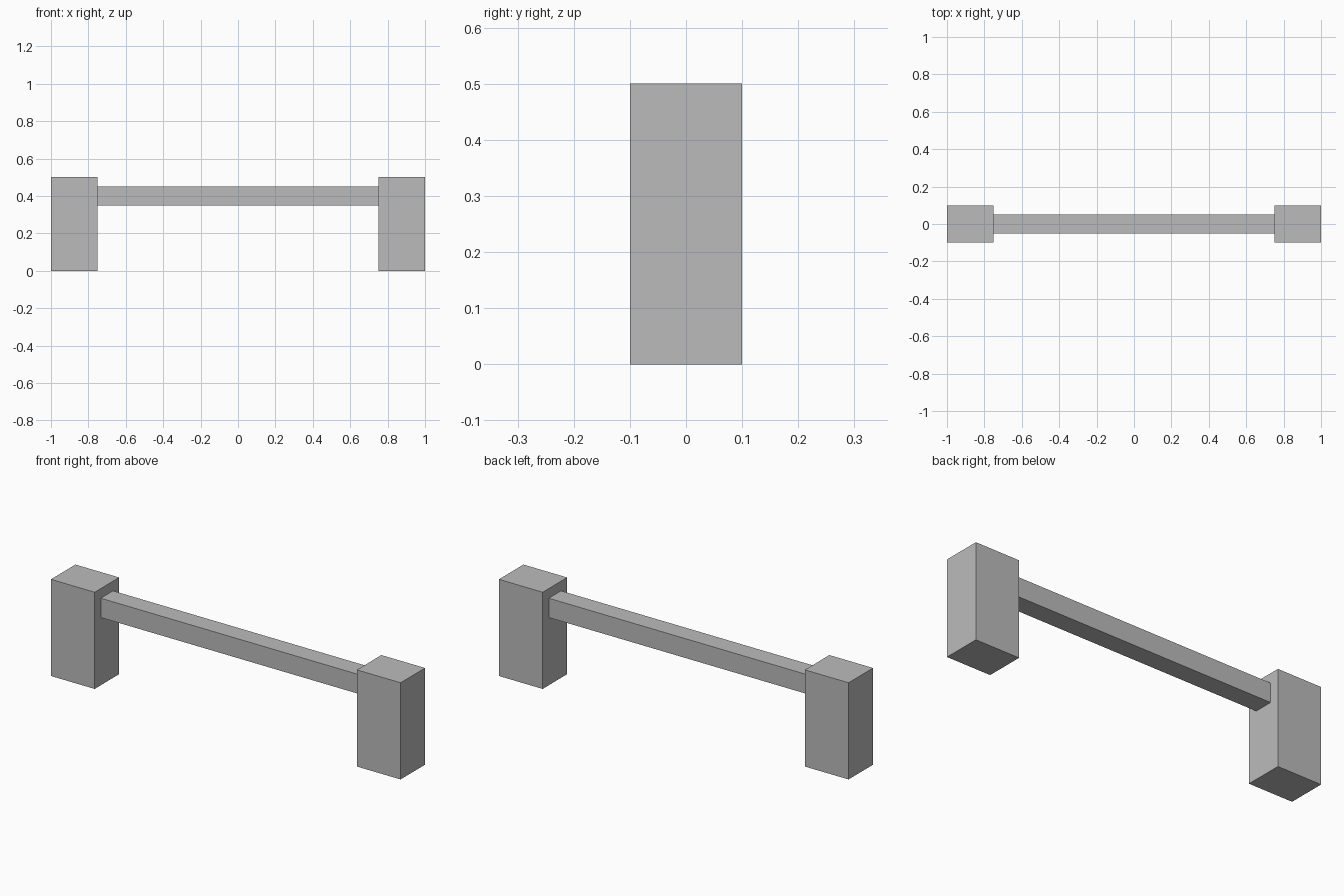
import bpy

if "Cube" in bpy.data.objects:
    bpy.data.objects.remove(bpy.data.objects["Cube"], do_unlink=True)

# Plain grey for the whole barrier
grey = bpy.data.materials.new("grey")
grey.use_nodes = True
colour = (0.5, 0.5, 0.5, 1)
grey.diffuse_color = colour
grey.node_tree.nodes["Principled BSDF"].inputs["Base Color"].default_value = colour


def box(name, size, centre):
    bpy.ops.mesh.primitive_cube_add(size=1, location=centre)
    part = bpy.context.object
    part.name = name
    part.scale = size
    bpy.ops.object.transform_apply(location=False, rotation=False, scale=True)
    part.data.materials.append(grey)
    return part


# Upright posts at both ends
for side, sign in (("left", 1), ("right", -1)):
    box(side + "_post", (0.25, 0.2, 0.5), (sign * 0.875, 0, 0.25))

# Square rail spanning between the posts
box("cross_rail", (1.5, 0.1, 0.1), (0, 0, 0.4))
